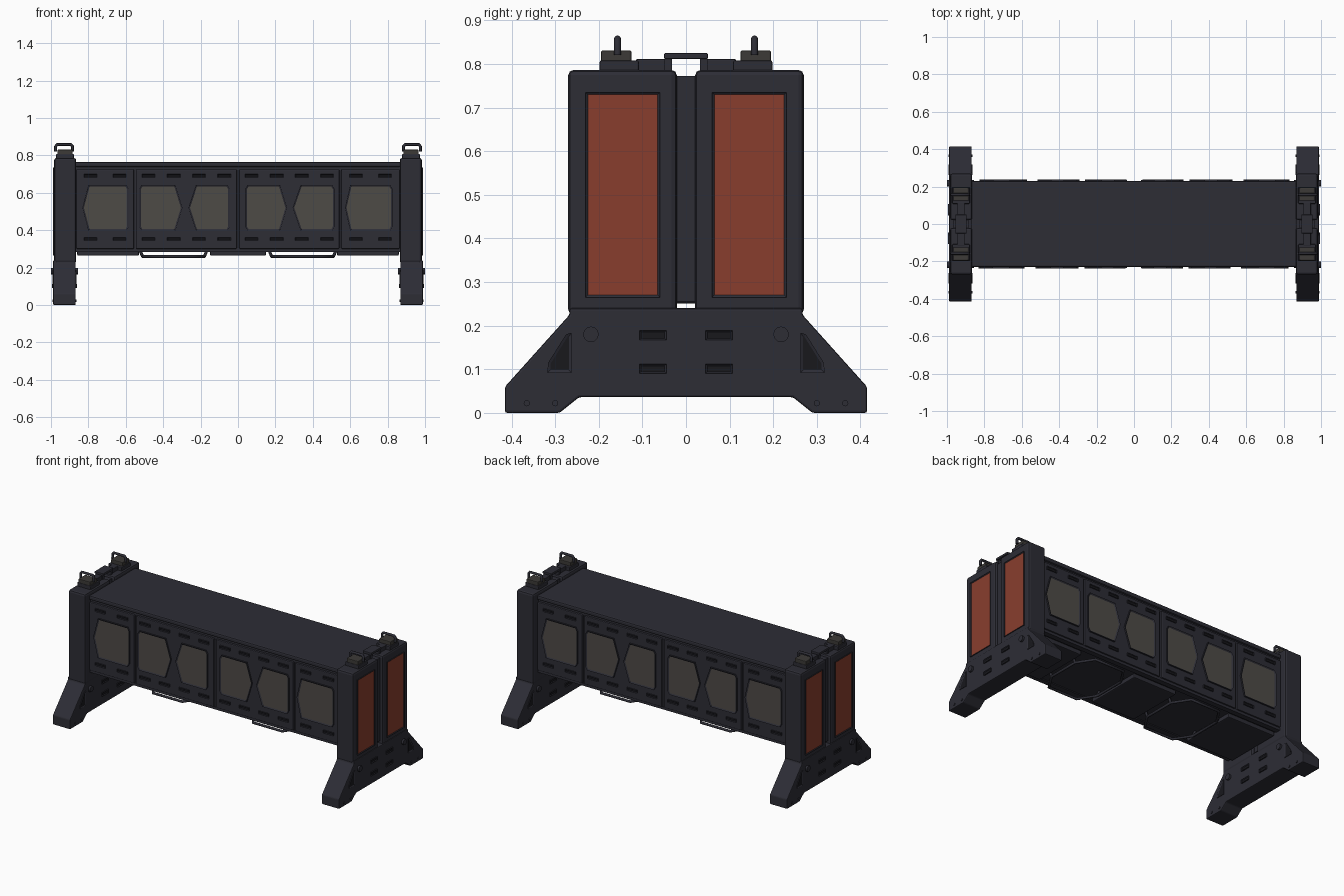
import bpy, bmesh
from mathutils import Vector

cube = bpy.data.objects.get("Cube")
if cube:
    bpy.data.objects.remove(cube, do_unlink=True)


def material(name, rgb):
    m = bpy.data.materials.new(name)
    m.use_nodes = True
    m.diffuse_color = (*rgb, 1)
    bsdf = m.node_tree.nodes["Principled BSDF"]
    bsdf.inputs["Base Color"].default_value = (*rgb, 1)
    bsdf.inputs["Roughness"].default_value = 0.8
    return m


DARK = material("dark slate", (0.026, 0.026, 0.036))
BLACK = material("near black", (0.009, 0.009, 0.012))
ORANGE = material("rust orange", (0.25, 0.048, 0.027))
GREY = material("warm grey", (0.076, 0.069, 0.061))
BROWN = material("dark warm grey", (0.045, 0.042, 0.038))


def prism(name, pts, axis, lo, hi, mats, bevel=0.0, inset=None):
    """Extrude a 2D outline along x (points are y,z) or y (points are x,z).
    inset = (width, depth) recesses the face at hi and gives it the second material."""
    bm = bmesh.new()

    def place(a, b, d):
        return (d, a, b) if axis == "x" else (a, d, b)

    near = [bm.verts.new(place(a, b, lo)) for a, b in pts]
    far = [bm.verts.new(place(a, b, hi)) for a, b in pts]
    n = len(pts)
    bm.faces.new(near)
    cap = bm.faces.new(far)
    for i in range(n):
        j = (i + 1) % n
        bm.faces.new((near[i], near[j], far[j], far[i]))
    bmesh.ops.recalc_face_normals(bm, faces=bm.faces)
    if inset:
        bmesh.ops.inset_individual(bm, faces=[cap], thickness=inset[0], use_even_offset=True)
        cap.material_index = 1
        shift = cap.normal.normalized() * -inset[1]
        bmesh.ops.translate(bm, verts=cap.verts, vec=shift)
    mesh = bpy.data.meshes.new(name)
    bm.to_mesh(mesh)
    bm.free()
    for m in mats:
        mesh.materials.append(m)
    ob = bpy.data.objects.new(name, mesh)
    bpy.context.collection.objects.link(ob)
    if bevel:
        mod = ob.modifiers.new("bevel", "BEVEL")
        mod.width = bevel
        mod.segments = 2
        mod.limit_method = "ANGLE"
    return ob


def rect(a0, a1, b0, b1):
    return [(a0, b0), (a1, b0), (a1, b1), (a0, b1)]


def box(name, x, y, z, mat=DARK, bevel=0.0):
    return prism(name, rect(*y, *z), "x", x[0], x[1], [mat], bevel)


def tube(name, pts, radius, mat, cyclic=False):
    cu = bpy.data.curves.new(name, "CURVE")
    cu.dimensions = "3D"
    cu.bevel_depth = radius
    cu.bevel_resolution = 2
    cu.use_fill_caps = True
    sp = cu.splines.new("POLY")
    sp.points.add(len(pts) - 1)
    for p, co in zip(sp.points, pts):
        p.co = (*co, 1)
    sp.use_cyclic_u = cyclic
    cu.materials.append(mat)
    ob = bpy.data.objects.new(name, cu)
    bpy.context.collection.objects.link(ob)


def bolt(name, pos, radius, depth):
    bpy.ops.mesh.primitive_cylinder_add(vertices=12, radius=radius, depth=depth,
                                        location=pos, rotation=(0, 1.5708, 0))
    ob = bpy.context.object
    ob.name = name
    ob.data.materials.append(DARK)


# Main beam: core, roof slab and underside blocks
box("beam_core", (-0.87, 0.87), (-0.217, 0.217), (0.29, 0.745))
box("roof_slab", (-0.87, 0.87), (-0.229, 0.229), (0.738, 0.765), DARK, 0.008)
for x in ((-0.86, -0.53), (-0.15, 0.15), (0.53, 0.86)):
    box("underside_block", x, (-0.18, 0.18), (0.264, 0.292), DARK, 0.006)

# Octagonal hoops below the beam
for cx in (-0.345, 0.345):
    half = [(0.165, -0.1), (0.165, 0.1), (0.1, 0.2), (-0.1, 0.2)]
    ring = half[:] + [(-a, -b) for a, b in half]
    ring = [ring[0], ring[1], ring[2], ring[3], ring[4], ring[5], ring[6], ring[7]]
    tube("under_hoop", [(cx + a, b, 0.259) for a, b in ring], 0.008, DARK, True)
    for sx in (-1, 1):
        for y in (-0.1, 0.1):
            tube("hoop_strut", [(cx + sx * 0.165, y, 0.259), (cx + sx * 0.18, y, 0.295)], 0.008, DARK)

# Side panels with pointed windows, repeated on the back by a half turn
PANELS = ((-0.865, -0.556), (-0.546, -0.006), (0.006, 0.542), (0.552, 0.865))
# straight edge x, shoulder x, tip x
WINDOWS = ((-0.585, -0.8, -0.832), (-0.527, -0.335, -0.297), (-0.045, -0.225, -0.265),
           (0.04, 0.225, 0.262), (0.515, 0.335, 0.292), (0.825, 0.6, 0.572))
LOW, MID, HIGH = 0.397, 0.52, 0.642

for s in (-1, 1):
    # s = -1 is the front
    for x0, x1 in PANELS:
        prism("side_panel", rect(-s * x0, -s * x1, 0.3, 0.725), "y", s * 0.21, s * 0.23, [DARK], 0.005)
        count = 2 if x1 - x0 < 0.4 else 4
        for i in range(count):
            c = -s * (x0 + (x1 - x0) * (i + 0.5) / count)
            for z in (0.353, 0.69):
                prism("panel_slot", rect(c - 0.035, c + 0.035, z - 0.009, z + 0.009), "y",
                      s * 0.225, s * 0.236, [DARK, BLACK], inset=(0.003, 0.004))
    for edge, shoulder, tip in WINDOWS:
        lean = 0.012 if edge > shoulder else -0.012
        outline = [(edge - lean, LOW), (edge, LOW + 0.02), (edge, HIGH - 0.02), (edge - lean, HIGH),
                   (shoulder, HIGH), (tip, MID), (shoulder, LOW)]
        prism("side_window", [(-s * a, b) for a, b in outline], "y", s * 0.222, s * 0.239,
              [DARK, GREY], inset=(0.008, 0.005))
    # Lower sill along the side
    box("lower_sill", (-0.865, 0.865), sorted((s * 0.19, s * 0.222)), (0.284, 0.3))

# End towers
FOOT = [(0.245, 0.036), (0.29, 0), (0.415, 0), (0.415, 0.06), (0.267, 0.225), (0.267, 0.24)]
GUSSET = [(0.262, 0.092), (0.318, 0.092), (0.316, 0.115), (0.275, 0.18), (0.262, 0.184)]

for s in (-1, 1):
    def span(a, b):
        return sorted((s * a, s * b))

    # Splayed foot
    profile = FOOT + [(-y, z) for y, z in reversed(FOOT)]
    prism("end_foot", profile, "x", s * 0.868, s * 0.988, [DARK], 0.005)
    # Plate in the slot between the columns
    box("slot_plate", span(0.885, 0.965), (-0.03, 0.03), (0.255, 0.772))
    # Raised bar on top, between the clamps
    box("top_bar", span(0.895, 0.955), (-0.05, 0.05), (0.811, 0.825), DARK, 0.003)

    for t in (-1, 1):
        def across(a, b):
            return sorted((t * a, t * b))

        # Column with an inset coloured panel
        box("column", span(0.865, 0.983), across(0.021, 0.27), (0.225, 0.786), DARK, 0.012)
        prism("column_inset", rect(*across(0.06, 0.23), 0.265, 0.735), "x", s * 0.975, s * 0.988,
              [DARK, ORANGE], inset=(0.005, 0.004))
        # Gusset recesses, bolts and slots on both faces of the foot
        for face, out in ((0.988, 1), (0.868, -1)):
            prism("foot_gusset", [(t * y, z) for y, z in GUSSET], "x", s * (face - out * 0.004),
                  s * (face + out * 0.004), [DARK, BLACK], inset=(0.006, 0.003))
            bolt("foot_bolt", (s * face, t * 0.218, 0.18), 0.018, 0.024)
            for z in (0.101, 0.178):
                prism("foot_slot", rect(*across(0.045, 0.107), z - 0.011, z + 0.011), "x",
                      s * (face - out * 0.004), s * (face + out * 0.006), [DARK, BLACK], inset=(0.004, 0.004))
            for y in (0.3, 0.365):
                bolt("toe_bolt", (s * face, t * y, 0.022), 0.007, 0.008)
        # Clamp on top of each column
        box("clamp_base", span(0.878, 0.972), across(0.108, 0.198), (0.78, 0.808), DARK, 0.004)
        box("clamp_block", span(0.885, 0.965), across(0.125, 0.195), (0.8, 0.831), BROWN, 0.004)
        box("clamp_link", span(0.905, 0.945), across(0.04, 0.115), (0.783, 0.811), DARK, 0.003)
        box("bar_leg", span(0.9, 0.95), across(0.032, 0.049), (0.783, 0.82))
        # Lifting handle
        y = t * 0.157
        loop = [(0.885, 0.82), (0.885, 0.848), (0.894, 0.858), (0.966, 0.858), (0.975, 0.848), (0.975, 0.82)]
        tube("lifting_handle", [(s * a, y, b) for a, b in loop], 0.008, DARK)
